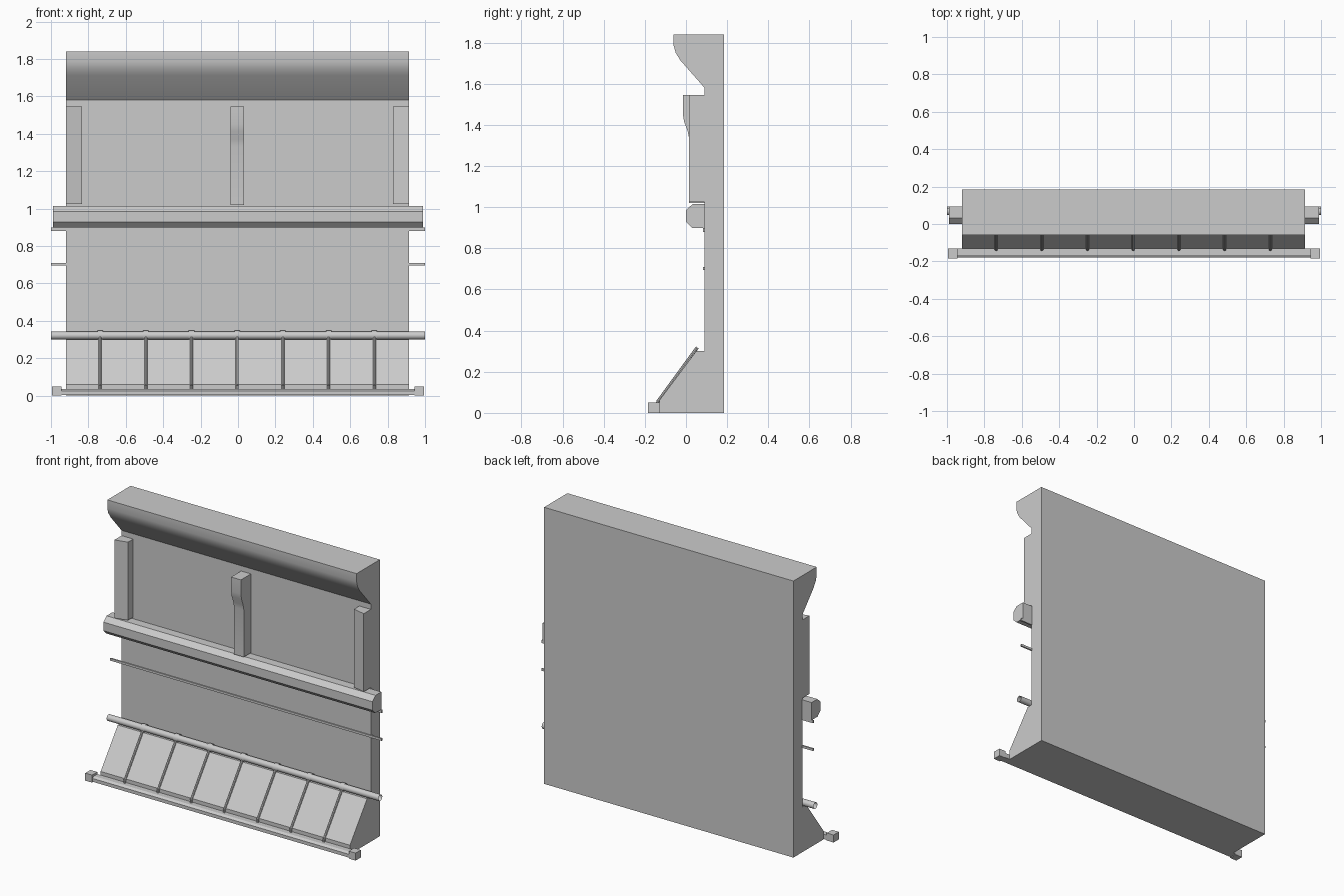
import bpy, bmesh, math
from mathutils import Vector

if "Cube" in bpy.data.objects:
    bpy.data.objects.remove(bpy.data.objects["Cube"])


def finish(bm, name, smooth=False):
    bmesh.ops.recalc_face_normals(bm, faces=bm.faces)
    me = bpy.data.meshes.new(name)
    bm.to_mesh(me)
    bm.free()
    ob = bpy.data.objects.new(name, me)
    bpy.context.collection.objects.link(ob)
    if smooth:
        bpy.context.view_layer.objects.active = ob
        ob.select_set(True)
        bpy.ops.object.shade_smooth_by_angle(angle=math.radians(35))
        ob.select_set(False)
    return ob


def extrude(name, pts, x0, x1, smooth=False):
    """Extrude a (y, z) profile along x."""
    bm = bmesh.new()
    face = bm.faces.new([bm.verts.new((x0, y, z)) for y, z in pts])
    geo = bmesh.ops.extrude_face_region(bm, geom=[face], use_keep_orig=True)["geom"]
    verts = [g for g in geo if isinstance(g, bmesh.types.BMVert)]
    bmesh.ops.translate(bm, verts=verts, vec=(x1 - x0, 0, 0))
    return finish(bm, name, smooth)


def box(name, x0, x1, y0, y1, z0, z1):
    return extrude(name, [(y0, z0), (y1, z0), (y1, z1), (y0, z1)], x0, x1)


def prism(name, pts, z0, z1):
    """Extrude an (x, y) profile along z."""
    bm = bmesh.new()
    face = bm.faces.new([bm.verts.new((x, y, z0)) for x, y in pts])
    geo = bmesh.ops.extrude_face_region(bm, geom=[face], use_keep_orig=True)["geom"]
    verts = [g for g in geo if isinstance(g, bmesh.types.BMVert)]
    bmesh.ops.translate(bm, verts=verts, vec=(0, 0, z1 - z0))
    return finish(bm, name)


def tube(name, a, b, r, sides=16, caps=False):
    a, b = Vector(a), Vector(b)
    bm = bmesh.new()
    bmesh.ops.create_cone(bm, cap_ends=caps, segments=sides, radius1=r, radius2=r, depth=(b - a).length)
    rot = (b - a).to_track_quat('Z', 'Y').to_matrix()
    bmesh.ops.rotate(bm, verts=bm.verts, matrix=rot)
    bmesh.ops.translate(bm, verts=bm.verts, vec=(a + b) / 2)
    return finish(bm, name, True)


L, R = -0.92, 0.915

# Wall with overhanging cornice and sloped base
extrude("wall", [(0.185, 0), (0.185, 1.84), (-0.06, 1.84), (-0.06, 1.785), (-0.05, 1.75),
                 (-0.027, 1.713), (0.09, 1.58), (0.09, 0.30), (0.05, 0.30),
                 (-0.13, 0.06), (-0.13, 0)], L, R, True)

# Chair rail and thin wall strips
extrude("chair_rail", [(0.093, 1.015), (0.032, 1.015), (0.0, 0.985), (0.0, 0.928),
                       (0.03, 0.898), (0.093, 0.898)], -0.99, 0.99)
box("upper_strip", -1, 1, 0.083, 0.093, 0.88, 0.898)
box("lower_strip", -1, 1, 0.083, 0.093, 0.695, 0.71)

# Upper posts: slanted end posts and a bracket-shaped middle post
prism("left_post", [(L, 0.09), (L, 0.015), (L + 0.085, 0.035), (L + 0.085, 0.09)], 1.025, 1.545)
prism("right_post", [(R, 0.09), (R, 0.015), (R - 0.085, 0.035), (R - 0.085, 0.09)], 1.025, 1.545)
extrude("middle_post", [(0.09, 1.02), (0.09, 1.545), (-0.015, 1.545), (-0.015, 1.45),
                        (-0.009, 1.415), (0.008, 1.37), (0.015, 1.335), (0.015, 1.02)],
        -0.04, 0.032, True)

# Open pipe above the slope, with collars and sloping bars
tube("pipe", (-1, 0.068, 0.322), (1, 0.068, 0.322), 0.021)
for i in range(7):
    x = -0.737 + 0.2443 * i
    tube(f"collar_{i + 1}", (x - 0.015, 0.068, 0.322), (x + 0.015, 0.068, 0.322), 0.026)
    tube(f"bar_{i + 1}", (x, 0.055, 0.318), (x, -0.137, 0.055), 0.008, 8, True)
    tube(f"bar_foot_{i + 1}", (x, -0.137, 0.055), (x, -0.137, 0.03), 0.008, 8, True)

# Floor rail with end blocks
extrude("floor_rail", [(-0.13, 0.004), (-0.13, 0.036), (-0.165, 0.036),
                       (-0.18, 0.026), (-0.18, 0.004)], -0.96, 0.96)
for s, side in ((-1, "left"), (1, "right")):
    box(f"{side}_end_block", s * 0.945, s * 0.995, -0.185, -0.13, 0, 0.05)
